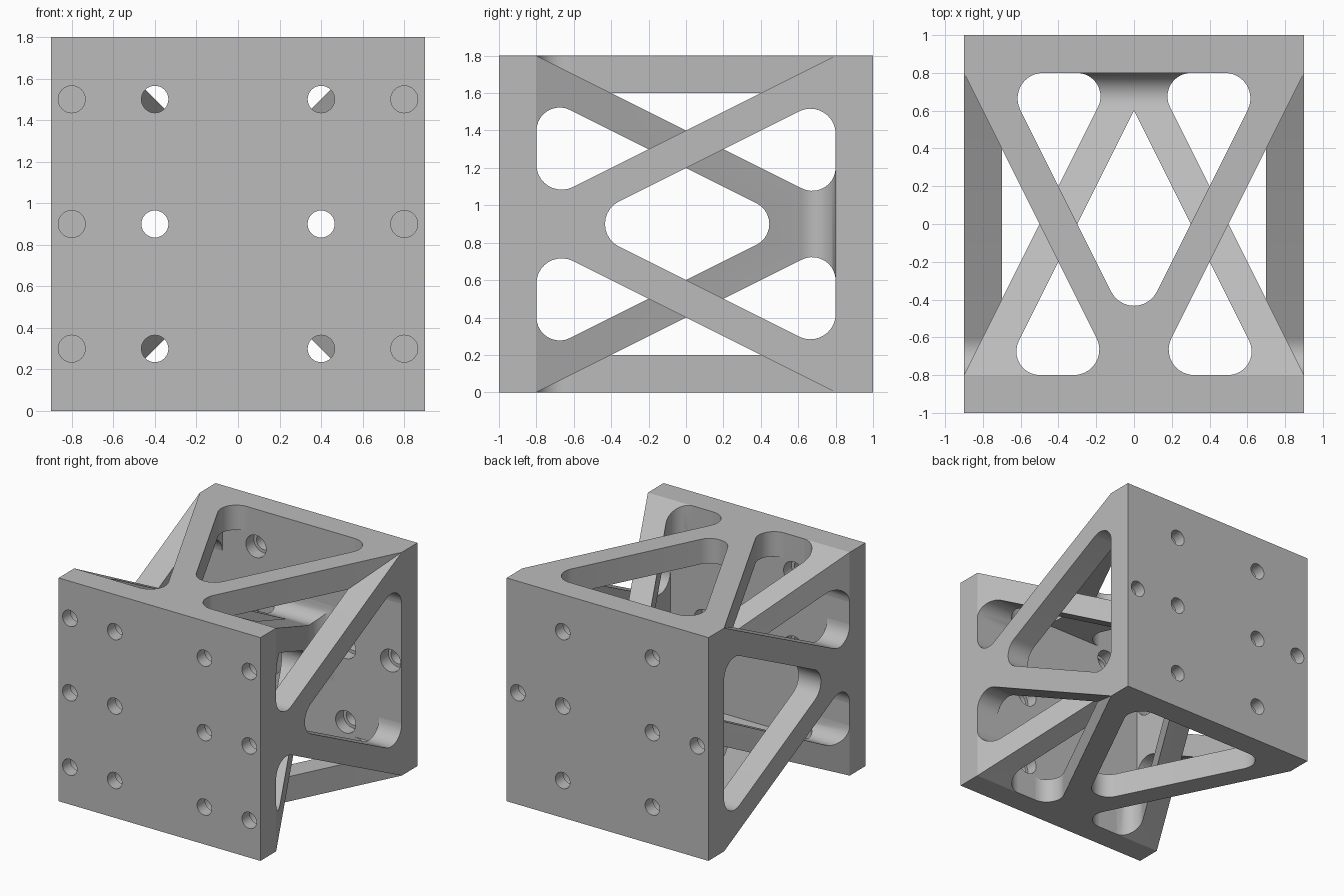
import bpy, bmesh, math
from mathutils import Vector, Matrix

if "Cube" in bpy.data.objects:
    bpy.data.objects.remove(bpy.data.objects["Cube"])

HALF, PLATE, MID = 0.9, 0.8, 0.9     # half width, inner plate face, centre height
WALL = 0.2

grey = bpy.data.materials.new("plain grey")
grey.use_nodes = True
grey.diffuse_color = (0.5, 0.5, 0.5, 1)
grey.node_tree.nodes["Principled BSDF"].inputs["Base Color"].default_value = (0.5, 0.5, 0.5, 1)


def fillet(corner, a, b, r, steps=10):
    """Arc rounding the corner between the directions to a and b."""
    c = Vector(corner)
    if r == 0:
        return [c]
    da, db = (Vector(a) - c).normalized(), (Vector(b) - c).normalized()
    half = da.angle(db) / 2
    centre = c + (da + db).normalized() * (r / math.sin(half))
    start = c + da * (r / math.tan(half)) - centre
    end = c + db * (r / math.tan(half)) - centre
    turn = start.angle_signed(end)
    return [centre + Matrix.Rotation(-turn * i / steps, 2) @ start for i in range(steps + 1)]


def v_profile(r, r_apex, flip=1):
    """V truss: arms spread to the corners at one end, joined at the other."""
    apex, inner, outer = (0, -0.6), (-0.7, PLATE), (-HALF, PLATE)
    foot, side = (-0.1, -PLATE), (-HALF, -PLATE)
    tip = fillet(apex, (0.7, PLATE), inner, r_apex)
    left = tip[len(tip) // 2:]
    left += fillet(inner, apex, (0, PLATE), r)
    left += [Vector(outer)]
    left += fillet(foot, outer, side, r)
    right = [Vector((-p.x, p.y)) for p in reversed(left[1:])]
    return [(p.x, p.y * flip) for p in left + right]


def finish(obj):
    obj.data.materials.clear()
    obj.data.materials.append(grey)
    bpy.ops.object.select_all(action="DESELECT")
    obj.select_set(True)
    bpy.context.view_layer.objects.active = obj
    bpy.ops.object.shade_smooth_by_angle(angle=math.radians(30))


def prism(name, profile, low, high, upright):
    """Extrude a profile along z (upright) or along x."""
    place = (lambda u, v, d: (u, v, d)) if upright else (lambda u, v, d: (d, v, MID + u))
    bm = bmesh.new()
    face = bm.faces.new([bm.verts.new(place(u, v, low)) for u, v in profile])
    top = bmesh.ops.extrude_face_region(bm, geom=[face])["geom"]
    shift = Vector(place(0, 0, high)) - Vector(place(0, 0, low))
    bmesh.ops.translate(bm, vec=shift, verts=[g for g in top if isinstance(g, bmesh.types.BMVert)])
    bmesh.ops.recalc_face_normals(bm, faces=bm.faces)
    return to_object(name, bm)


def to_object(name, bm):
    mesh = bpy.data.meshes.new(name)
    bm.to_mesh(mesh)
    bm.free()
    obj = bpy.data.objects.new(name, mesh)
    bpy.context.collection.objects.link(obj)
    return obj


def boolean(obj, cutter, operation):
    mod = obj.modifiers.new("cut", "BOOLEAN")
    mod.operation, mod.solver, mod.object = operation, "EXACT", cutter
    bpy.context.view_layer.objects.active = obj
    bpy.ops.object.modifier_apply(modifier=mod.name)
    bpy.data.objects.remove(cutter)


def plate(name, side, holes):
    """End plate with round holes, counterbored from the inside."""
    bm = bmesh.new()
    bmesh.ops.create_cube(bm, size=1, matrix=Matrix.Translation((0, side * 0.9, MID))
                          @ Matrix.Diagonal((2 * HALF, WALL, 2 * HALF, 1)))
    obj = to_object(name, bm)
    for radius, y in ((0.065, 0.9), (0.09, 0.75)):
        bm = bmesh.new()
        for x, z in holes:
            bmesh.ops.create_cone(bm, cap_ends=True, segments=32, radius1=radius, radius2=radius,
                                  depth=0.3, matrix=Matrix.Translation((x, side * y, z))
                                  @ Matrix.Rotation(math.pi / 2, 4, "X"))
        boolean(obj, to_object("hole_cutter", bm), "DIFFERENCE")
    finish(obj)


# End plates
rows = (0.3, 0.9, 1.5)
plate("front_plate", -1, [(x, z) for x in (-0.8, -0.4, 0.4, 0.8) for z in rows])
plate("back_plate", 1, [(x, z) for x in (-0.4, 0.4) for z in rows] + [(-0.8, MID), (0.8, MID)])

# Four truss walls
truss = v_profile(0.135, 0.135)
for name, low, upright in (("top_truss", 2 * HALF - WALL, True), ("bottom_truss", 0, True),
                           ("left_truss", HALF - WALL, False), ("right_truss", -HALF, False)):
    finish(prism(name, truss, low, low + WALL, upright))

# Inner struts from the front corners to the middle of the back plate
struts = prism("inner_struts", v_profile(0.125, 0, -1), -0.1, 1.9, True)
boolean(struts, prism("strut_cutter", v_profile(0.125, 0.125, -1), -1, 1, False), "INTERSECT")
finish(struts)
